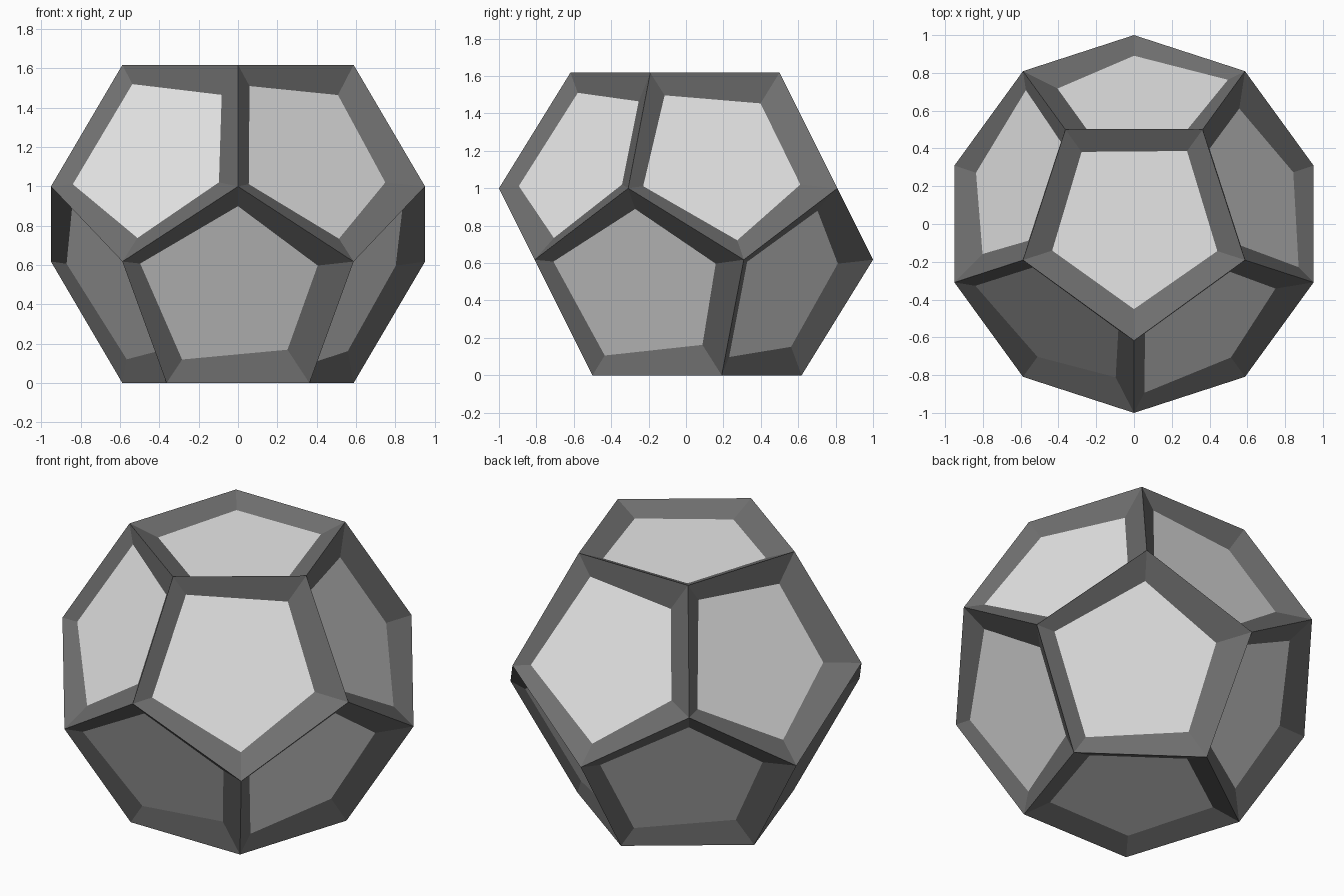
import bpy, bmesh, math
from mathutils import Vector, Matrix

if "Cube" in bpy.data.objects:
    bpy.data.objects.remove(bpy.data.objects["Cube"])

PHI = (1 + 5 ** 0.5) / 2
IN_R = PHI / 2                      # centre-to-face distance of the outer solid


def material(name, value):
    m = bpy.data.materials.new(name)
    m.diffuse_color = (value, value, value, 1)
    m.use_nodes = True
    m.node_tree.nodes["Principled BSDF"].inputs["Base Color"].default_value = m.diffuse_color
    return m


def dodecahedron():
    """Dodecahedron on a flat pentagon, widest ring radius 1, centred on the origin."""
    bm = bmesh.new()
    for k in range(5):
        a = math.radians(-90 + 72 * k)
        for r, z in ((1 / PHI, IN_R), (1, IN_R - 1 / PHI)):
            p = Vector((r * math.cos(a), r * math.sin(a), z))
            bm.verts.new(p)
            bm.verts.new(-p)
    bmesh.ops.convex_hull(bm, input=bm.verts[:])
    bmesh.ops.dissolve_limit(bm, angle_limit=0.02, verts=bm.verts[:], edges=bm.edges[:])
    bmesh.ops.recalc_face_normals(bm, faces=bm.faces[:])
    return bm


def add_object(name, bm, mat):
    bmesh.ops.recalc_face_normals(bm, faces=bm.faces[:])
    me = bpy.data.meshes.new(name)
    bm.to_mesh(me)
    bm.free()
    me.materials.append(mat)
    ob = bpy.data.objects.new(name, me)
    ob.location.z = IN_R
    bpy.context.collection.objects.link(ob)


# Dark frame: every pentagon is dented into a shallow five-sided pyramid
frame = dodecahedron()
for f in frame.faces[:]:
    c = f.calc_center_median()
    apex = frame.verts.new(c - c.normalized() * PHI ** -3)
    for e in f.edges[:]:
        frame.faces.new((e.verts[0], e.verts[1], apex))
    frame.faces.remove(f)
add_object("dented_frame", frame, material("dark grey", 0.16))

# Light core: smaller solid, turned slightly, showing through the dents
core = dodecahedron()
turn = Vector((0.011, -0.004, 0.0435))
core.transform(Matrix.Rotation(turn.length, 4, turn) @ Matrix.Scale(0.75 / IN_R, 4))
add_object("inner_core", core, material("light grey", 0.8))
